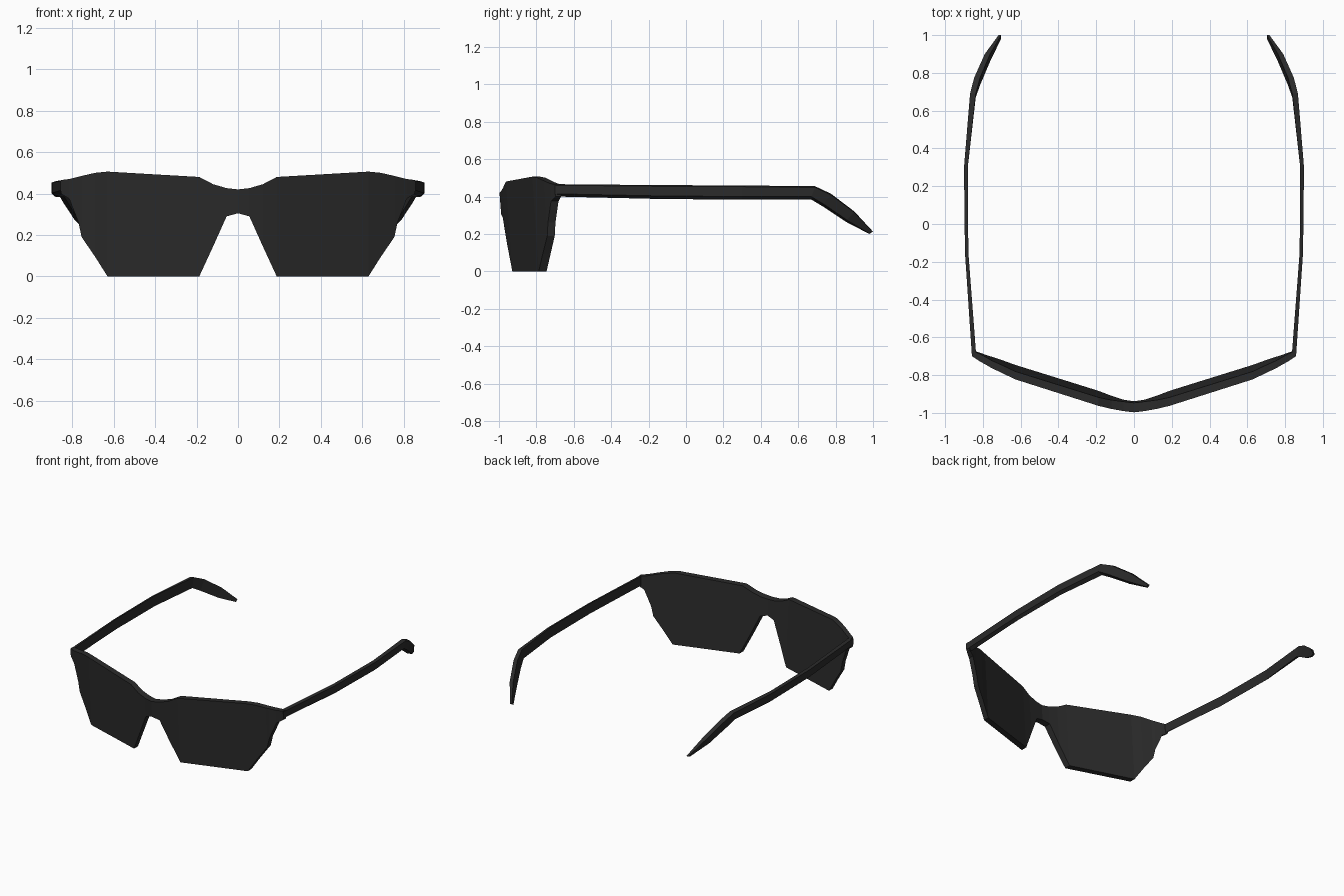
import bpy, bmesh

if "Cube" in bpy.data.objects:
    bpy.data.objects.remove(bpy.data.objects["Cube"])

black = bpy.data.materials.new("matte black")
black.diffuse_color = (0.024, 0.024, 0.024, 1)
black.use_nodes = True
black.node_tree.nodes["Principled BSDF"].inputs["Base Color"].default_value = black.diffuse_color


def loft(name, rings, cap_start=True):
    """Skin a list of four-cornered rings, then mirror across x = 0."""
    bm = bmesh.new()
    loops = [[bm.verts.new(p) for p in ring] for ring in rings]
    for a, b in zip(loops, loops[1:]):
        for i in range(4):
            j = (i + 1) % 4
            bm.faces.new((a[i], a[j], b[j], b[i]))
    if cap_start:
        bm.faces.new(loops[0])
    bm.faces.new(loops[-1])
    bmesh.ops.recalc_face_normals(bm, faces=bm.faces)
    if not cap_start:
        # open end on the mirror plane: make sure the front face looks forward
        front = min(bm.faces, key=lambda f: f.calc_center_median().y)
        if front.normal.y > 0:
            bmesh.ops.reverse_faces(bm, faces=bm.faces)
    mesh = bpy.data.meshes.new(name)
    bm.to_mesh(mesh)
    bm.free()
    mesh.materials.append(black)
    obj = bpy.data.objects.new(name, mesh)
    bpy.context.collection.objects.link(obj)
    mod = obj.modifiers.new("mirror", 'MIRROR')
    mod.use_clip = True
    return obj


# Lens front with bridge: x, front y, bottom z, top z, thickness
columns = [
    (0.0, -1.0, 0.305, 0.42, 0.05), (0.055, -0.993, 0.29, 0.426, 0.05),
    (0.12, -0.98, 0.145, 0.445, 0.047), (0.187, -0.963, 0, 0.48, 0.045),
    (0.63, -0.822, 0, 0.506, 0.042), (0.69, -0.793, 0.095, 0.5, 0.042),
    (0.755, -0.762, 0.19, 0.485, 0.04), (0.77, -0.753, 0.26, 0.481, 0.04),
    (0.815, -0.728, 0.375, 0.47, 0.04), (0.855, -0.702, 0.4, 0.465, 0.03),
]


def column_ring(x, y, low, high, t):
    # the lower edge leans back
    yl, yh = (y + 0.075 * max(0, 0.46 - z) for z in (low, high))
    return [(x, yl, low), (x, yl + t, low), (x, yh + t, high), (x, yh, high)]


loft("lens_front", [column_ring(*c) for c in columns], cap_start=False)

# Temple arms: outer x, inner x, outer y, top z, bottom z, bottom y shift
stations = [
    (0.858, 0.835, -0.70, 0.466, 0.400, 0), (0.895, 0.877, -0.15, 0.461, 0.387, 0),
    (0.900, 0.880, 0.30, 0.459, 0.383, 0), (0.868, 0.838, 0.69, 0.455, 0.384, -0.02),
    (0.846, 0.815, 0.775, 0.415, 0.345, -0.04), (0.790, 0.762, 0.90, 0.320, 0.262, -0.04),
    (0.717, 0.704, 1.0, 0.212, 0.200, -0.02),
]


def arm_ring(xo, xi, y, top, bottom, dy):
    bevel = (top - bottom) * 0.22
    return [(xo, y + dy, bottom + bevel), (xo, y, top - bevel * 0.4),
            (xi, y, top), (xi, y + dy, bottom)]


loft("temple_arms", [arm_ring(*s) for s in stations])
